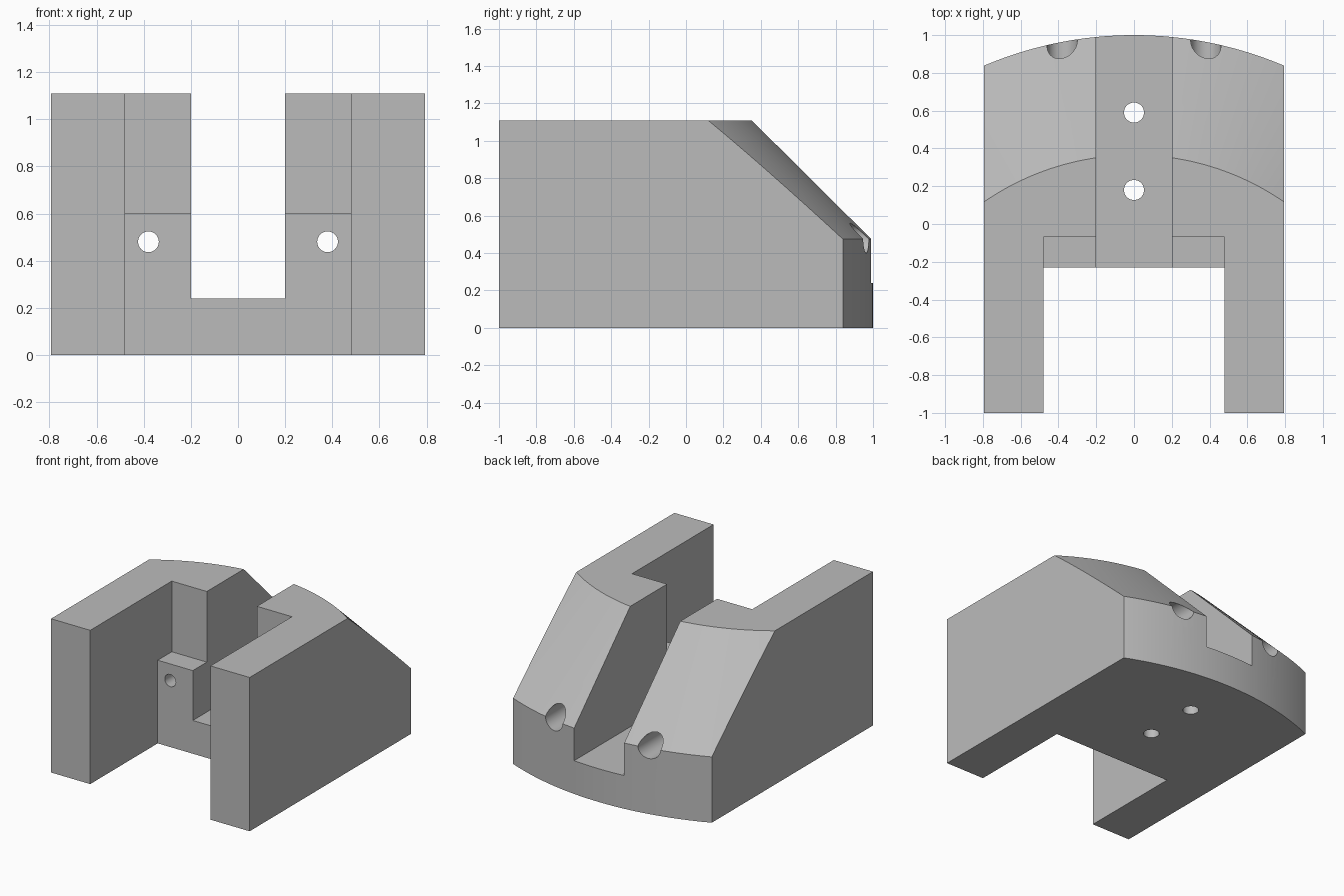
import bpy
import bmesh
import math
from mathutils import Matrix, Vector

if "Cube" in bpy.data.objects:
    bpy.data.objects.remove(bpy.data.objects["Cube"], do_unlink=True)

HALF_W, HEIGHT = 0.793, 1.11
ARC_Y, ARC_R, SHOULDER = -1.03, 2.03, 0.475

grey = bpy.data.materials.new("plain grey")
grey.use_nodes = True
colour = (0.5, 0.5, 0.5, 1)
grey.diffuse_color = colour
grey.node_tree.nodes["Principled BSDF"].inputs["Base Color"].default_value = colour


def add_object(name, bm):
    bmesh.ops.recalc_face_normals(bm, faces=bm.faces)
    mesh = bpy.data.meshes.new(name)
    bm.to_mesh(mesh)
    bm.free()
    mesh.materials.append(grey)
    obj = bpy.data.objects.new(name, mesh)
    bpy.context.collection.objects.link(obj)
    return obj


def box(name, low, high):
    low, high = Vector(low), Vector(high)
    bm = bmesh.new()
    place = Matrix.Translation((low + high) / 2) @ Matrix.Diagonal((*(high - low), 1))
    bmesh.ops.create_cube(bm, size=1, matrix=place)
    return add_object(name, bm)


def rod(name, start, end, radius):
    start, end = Vector(start), Vector(end)
    axis = end - start
    turn = axis.to_track_quat("Z", "Y").to_matrix().to_4x4()
    bm = bmesh.new()
    bmesh.ops.create_cone(bm, cap_ends=True, segments=48, radius1=radius, radius2=radius,
                          depth=axis.length, matrix=Matrix.Translation((start + end) / 2) @ turn)
    return add_object(name, bm)


def lathe(name, profile, centre_y, segments=256):
    bm = bmesh.new()
    rings = []
    for radius, z in profile:
        angles = [2 * math.pi * i / segments for i in range(segments)]
        rings.append([bm.verts.new((radius * math.cos(a), centre_y + radius * math.sin(a), z))
                      for a in angles])
    for lower, upper in zip(rings, rings[1:]):
        for i in range(segments):
            j = (i + 1) % segments
            bm.faces.new((lower[i], lower[j], upper[j], upper[i]))
    bm.faces.new(rings[0])
    bm.faces.new(rings[-1])
    return add_object(name, bm)


def combine(target, cutter, operation="DIFFERENCE"):
    cutter.hide_render = True
    mod = target.modifiers.new(cutter.name, "BOOLEAN")
    mod.operation, mod.solver, mod.object = operation, "EXACT", cutter
    bpy.ops.object.select_all(action="DESELECT")
    bpy.context.view_layer.objects.active = target
    target.select_set(True)
    bpy.ops.object.modifier_apply(modifier=mod.name)
    bpy.data.objects.remove(cutter, do_unlink=True)


# Block with an arched back wall and a conical 45 degree slope above it
body = box("slotted_block", (-HALF_W, -1, 0), (HALF_W, 1.1, HEIGHT))
top_r = ARC_R - (HEIGHT + 0.1 - SHOULDER)
combine(body, lathe("back_shape", [(ARC_R, -0.1), (ARC_R, SHOULDER), (top_r, HEIGHT + 0.1)],
                    ARC_Y), "INTERSECT")

# Gap between the legs, step above the inner wall, and the long centre slot
combine(body, box("leg_gap", (-0.48, -1.2, -0.1), (0.48, -0.23, 1.3)))
combine(body, box("step", (-0.48, -0.4, 0.6), (0.48, -0.07, 1.3)))
combine(body, box("centre_slot", (-0.2, -0.4, 0.24), (0.2, 1.2, 1.3)))

# Screw holes through the slot floor
for y in (0.18, 0.59):
    combine(body, rod("floor_hole", (0, y, -0.1), (0, y, 0.4), 0.053))

# Long screw holes with wide head bores at the back
for x in (-0.38, 0.38):
    combine(body, rod("screw_hole", (x, -0.4, 0.48), (x, 1.2, 0.48), 0.044))
    combine(body, rod("head_bore", (x, 0.15, 0.48), (x, 1.2, 0.48), 0.08))

bpy.context.view_layer.objects.active = body
body.select_set(True)
bpy.ops.object.shade_smooth_by_angle(angle=math.radians(30))
